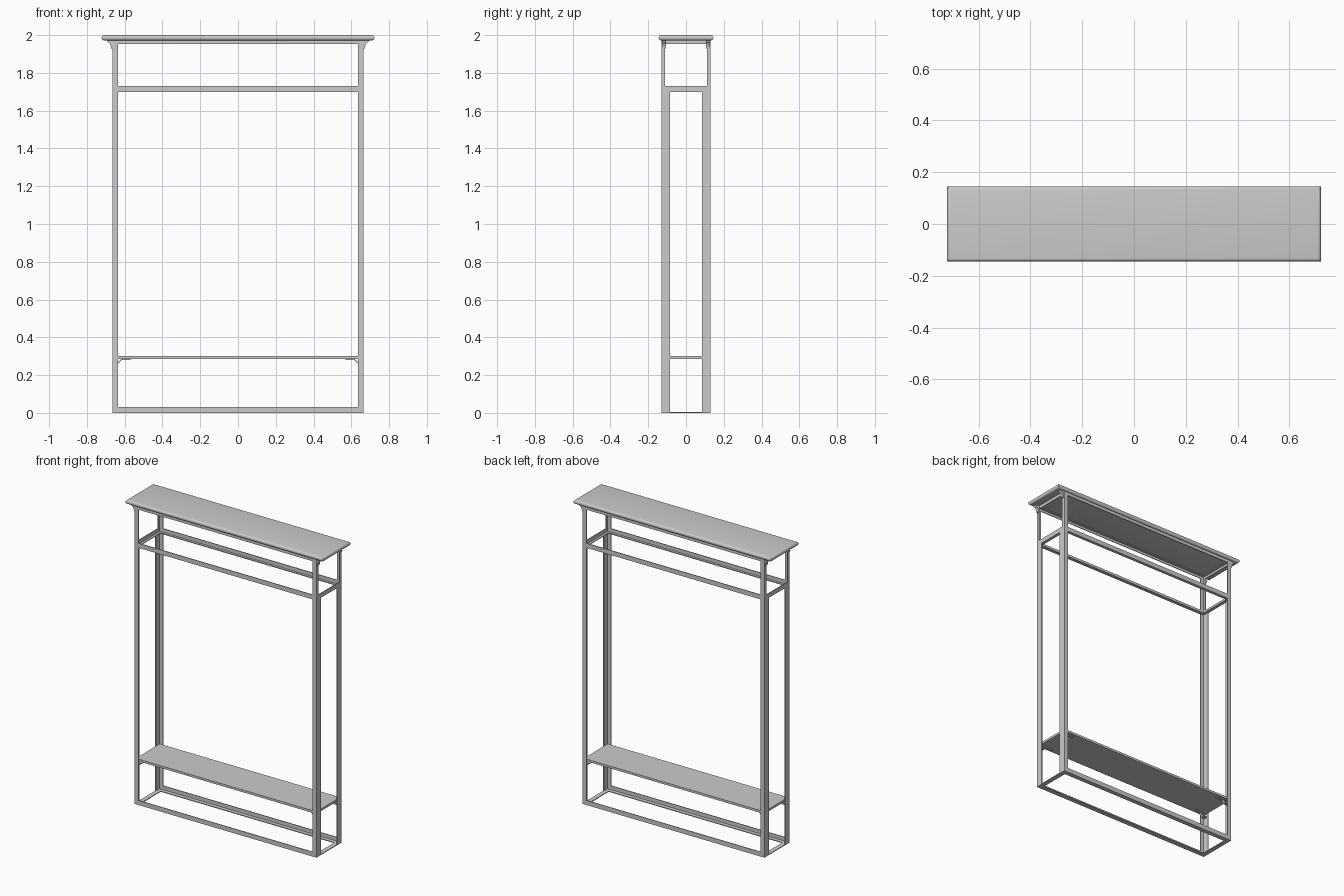
import bpy, bmesh, math
from mathutils import Vector

if "Cube" in bpy.data.objects:
    bpy.data.objects.remove(bpy.data.objects["Cube"])

T = 0.005            # sheet thickness
X, Y = 0.665, 0.13   # outer half width and half depth of the frame


def prism(name, pts, axis, lo, hi, sx=1, sy=1):
    """Extrude a 2D profile along an axis; sx / sy mirror it to other corners."""
    place = {'x': lambda a, b, c: (c, a, b),
             'y': lambda a, b, c: (a, c, b),
             'z': lambda a, b, c: (a, b, c)}[axis]
    bm = bmesh.new()
    rings = []
    for c in (lo, hi):
        ring = []
        for a, b in pts:
            p = place(a, b, c)
            ring.append(bm.verts.new((p[0] * sx, p[1] * sy, p[2])))
        rings.append(ring)
    bm.faces.new(rings[0])
    bm.faces.new(rings[1])
    n = len(pts)
    for i in range(n):
        j = (i + 1) % n
        bm.faces.new((rings[0][i], rings[0][j], rings[1][j], rings[1][i]))
    return finish(name, bm)


def finish(name, bm):
    bmesh.ops.recalc_face_normals(bm, faces=bm.faces)
    me = bpy.data.meshes.new(name)
    bm.to_mesh(me)
    bm.free()
    ob = bpy.data.objects.new(name, me)
    bpy.context.collection.objects.link(ob)
    return ob


def box(name, x0, x1, y0, y1, z0, z1, sx=1, sy=1):
    return prism(name, [(x0, y0), (x1, y0), (x1, y1), (x0, y1)], 'z', z0, z1, sx, sy)


def angle(u, v, du, dv, t=T):
    """L-shaped section with its outer corner at (u, v)."""
    su, sv = math.copysign(t, du), math.copysign(t, dv)
    return [(u, v), (u + du, v), (u + du, v + sv), (u + su, v + sv),
            (u + su, v + dv), (u, v + dv)]


# top board with half-round edges and mitred corners
bm = bmesh.new()
R = 0.014
rings = []
for k in range(9):
    a = -math.pi / 2 + math.pi * k / 8
    hx = 0.722 - R + R * math.cos(a)
    hy = 0.145 - R + R * math.cos(a)
    z = 2.0 - R + R * math.sin(a)
    rings.append([bm.verts.new((s * hx, t * hy, z))
                  for s, t in ((-1, -1), (1, -1), (1, 1), (-1, 1))])
bm.faces.new(rings[0])
bm.faces.new(rings[-1])
for r0, r1 in zip(rings, rings[1:]):
    for i in range(4):
        j = (i + 1) % 4
        bm.faces.new((r0[i], r0[j], r1[j], r1[i]))
board = finish("top_board", bm)
bpy.context.view_layer.objects.active = board
board.select_set(True)
bpy.ops.object.shade_smooth_by_angle(angle=math.radians(35))

# low shelf
box("shelf", -X + T, X - T, -Y + T, Y - T, 0.286, 0.301)

# profiles of the corner brackets
top_bracket = [(X, 1.928), (0.672, 1.930), (0.674, 1.945), (0.680, 1.957),
               (0.690, 1.964), (0.693, 1.972), (X, 1.972)]
shelf_bracket = [(0.570, 0.286), (0.570, 0.280), (0.615, 0.280), (0.635, 0.260),
                 (X - T, 0.260), (X - T, 0.265), (0.637, 0.265), (0.618, 0.286)]

for sy, end in ((1, "back"), (-1, "front")):
    # long rails
    prism(f"{end}_bottom_rail", angle(Y, 0, -0.03, 0.03), 'x', -X, X, 1, sy)
    prism(f"{end}_middle_rail", angle(Y, 1.70, -0.02, 0.03), 'x', -X, X, 1, sy)
    prism(f"{end}_top_rail", angle(Y, 1.972, -0.02, -0.02), 'x', -X, X, 1, sy)
    for sx, side in ((1, "right"), (-1, "left")):
        tag = f"{end}_{side}"
        # angle posts: wide flange below the middle rail, narrow above
        prism(f"{tag}_post", angle(X, Y, -0.03, -0.045), 'z', 0, 1.715, sx, sy)
        prism(f"{tag}_upper_post", angle(X, Y, -0.03, -0.02), 'z', 1.715, 1.972, sx, sy)
        # brackets
        prism(f"{tag}_top_bracket", top_bracket, 'y', 0.107, 0.127, sx, sy)
        prism(f"{tag}_shelf_bracket", shelf_bracket, 'y', 0.095, 0.115, sx, sy)

for sx, side in ((1, "right"), (-1, "left")):
    # short rails; the bottom one lies flat
    box(f"{side}_bottom_rail", X - 0.03, X, -Y, Y, 0, T, sx)
    prism(f"{side}_middle_rail", angle(X, 1.70, -0.02, 0.03), 'y', -Y, Y, sx)
    prism(f"{side}_top_rail", angle(X, 1.972, -0.02, -0.02), 'y', -Y, Y, sx)
